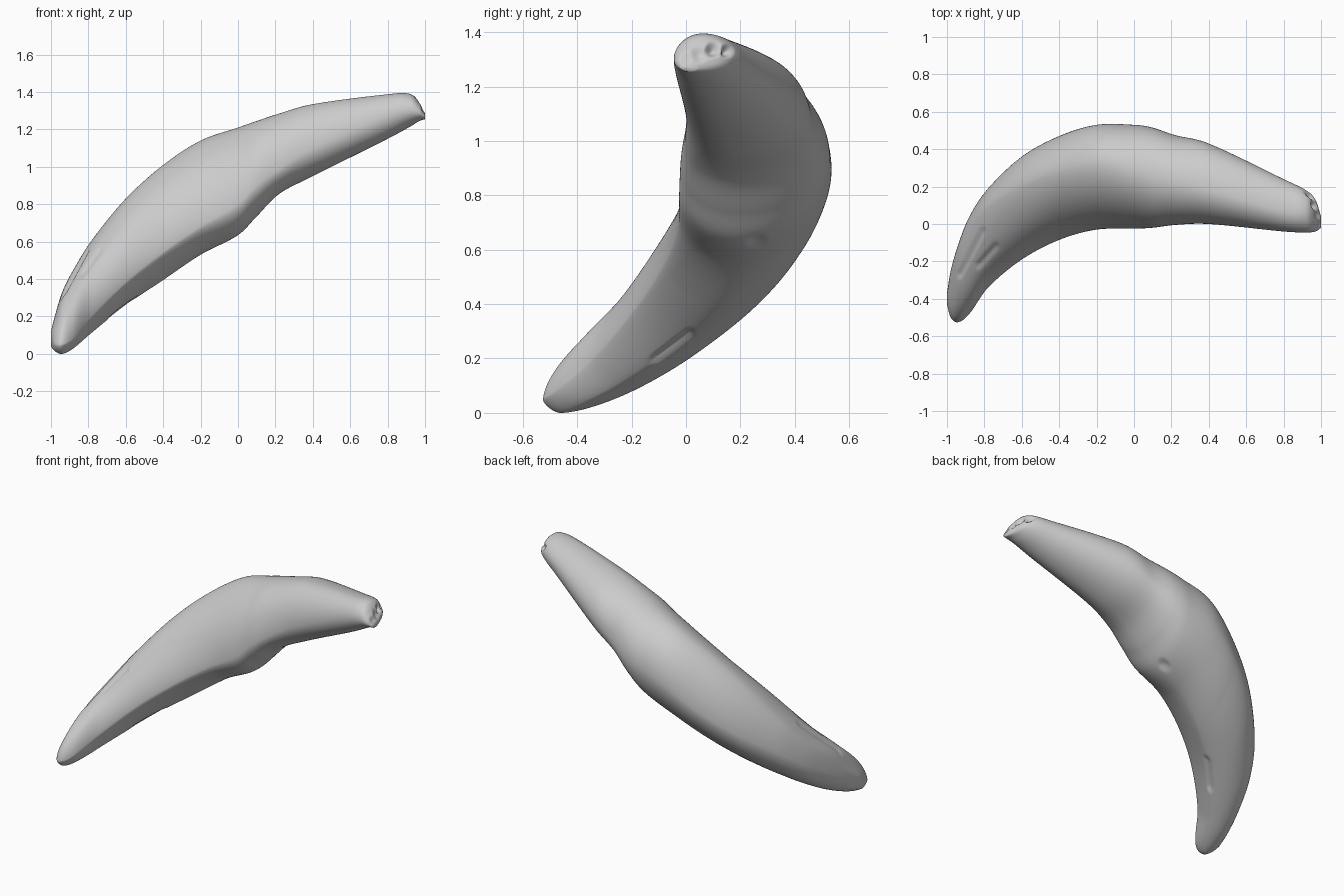
import bpy, bmesh, math
from mathutils import Vector

if "Cube" in bpy.data.objects:
    bpy.data.objects.remove(bpy.data.objects["Cube"])

# Cross-sections along x: front y, back y, bottom z, top z,
# then z of the front-most / back-most point and y of the lowest / highest point
SECTIONS = [
    (-1.00, -.43, -.37, .04, .12, .07, .09, -.41, -.39),
    (-0.98, -.50, -.25, .015, .20, .05, .16, -.45, -.28),
    (-0.94, -.525, -.11, .00, .33, .05, .24, -.46, -.16),
    (-0.88, -.48, .04, .03, .45, .08, .33, -.39, -.03),
    (-0.78, -.34, .19, .115, .61, .20, .44, -.23, .09),
    (-0.60, -.19, .36, .26, .83, .38, .58, -.02, .20),
    (-0.40, -.085, .47, .395, 1.01, .54, .72, .12, .28),
    (-0.20, -.03, .53, .53, 1.14, .68, .86, .20, .32),
    (0.00, -.025, .53, .635, 1.21, .80, .93, .20, .28),
    (0.10, -.02, .515, .735, 1.245, .90, .97, .20, .25),
    (0.22, -.005, .475, .855, 1.285, .99, 1.03, .19, .22),
    (0.40, .00, .43, .95, 1.335, 1.10, 1.13, .18, .18),
    (0.80, -.04, .24, 1.15, 1.388, 1.27, 1.27, .09, .07),
    (0.92, -.045, .18, 1.215, 1.39, 1.30, 1.30, .07, .06),
    (0.97, -.04, .13, 1.245, 1.345, 1.29, 1.29, .04, .05),
    (1.00, -.02, .04, 1.255, 1.29, 1.27, 1.27, .01, .01),
]
RINGS, SIDES = 220, 144

knots = [0.0]
for a, b in zip(SECTIONS, SECTIONS[1:]):
    knots.append(knots[-1] + math.sqrt(b[0] - a[0]))


def slope(i, k):
    lo, hi = max(i - 1, 0), min(i + 1, len(knots) - 1)
    return (SECTIONS[hi][k] - SECTIONS[lo][k]) / (knots[hi] - knots[lo])


def section_at(t):
    """Smooth interpolation between the sections."""
    i = 0
    while i < len(knots) - 2 and t > knots[i + 1]:
        i += 1
    h = knots[i + 1] - knots[i]
    s = (t - knots[i]) / h
    return [(2*s**3 - 3*s**2 + 1) * SECTIONS[i][k] + (s**3 - 2*s**2 + s) * h * slope(i, k)
            + (3*s**2 - 2*s**3) * SECTIONS[i + 1][k] + (s**3 - s**2) * h * slope(i + 1, k)
            for k in range(9)]


def ring_points(sec):
    """Four rounded quarters; the tip half is flatter, with a ridge at the front."""
    x, y0, y1, z0, z1, zl, zr, yb, yt = sec
    flat = min(max((0.1 - x) / 0.5, 0), 1)
    pts = []
    for j in range(SIDES):
        ang = 2 * math.pi * j / SIDES
        c, s = math.cos(ang), math.sin(ang)
        right, up = c >= 0, s >= 0
        yc, zc = (yt if up else yb), (zr if right else zl)
        n = 2 - flat * (0.05 if right and up else 0.5 if not right and not up else 0.33)
        y = yc + ((y1 if right else y0) - yc) * abs(c) ** (2 / n)
        z = zc + ((z1 if up else z0) - zc) * abs(s) ** (2 / n)
        pts.append((x, y, z))
    return pts


# Fang body
bm = bmesh.new()
rings = [[bm.verts.new(p) for p in ring_points(section_at(knots[-1] * i / (RINGS - 1)))]
         for i in range(RINGS)]
for a, b in zip(rings, rings[1:]):
    for j in range(SIDES):
        k = (j + 1) % SIDES
        bm.faces.new((a[j], a[k], b[k], b[j]))
for ring in (rings[0], rings[-1]):
    mid = bm.verts.new(sum((v.co for v in ring), Vector()) / SIDES)
    for j in range(SIDES):
        bm.faces.new((ring[j], ring[(j + 1) % SIDES], mid))
bmesh.ops.recalc_face_normals(bm, faces=bm.faces)


def carve(view, start, end, radius, depth):
    """Press a soft groove or dent, placed as seen along +view (0 = x, 2 = z)."""
    bm.normal_update()
    a, b = Vector(start), Vector(end)
    d = b - a
    for v in bm.verts:
        if v.normal[view] < 0.1:
            continue
        p = Vector((v.co.y, v.co.z) if view == 0 else (v.co.x, v.co.y))
        t = min(max((p - a).dot(d) / max(d.length_squared, 1e-9), 0), 1)
        r = (p - a - d * t).length / radius
        if r < 1:
            v.co -= v.normal * depth * (1 - r * r) ** 2


# Scratches near the tip
carve(2, (-.93, -.27), (-.81, -.04), .025, .008)
carve(2, (-.83, -.22), (-.74, -.12), .025, .010)
carve(0, (-.11, .20), (.01, .29), .025, .012)
# Small hollow under the bulge
carve(0, (.25, .63), (.27, .635), .03, .010)
# Broken root end
for y, z, r, depth in ((.10, 1.335, .035, .03), (.15, 1.33, .03, .025),
                       (.05, 1.32, .04, .015), (.0, 1.30, .03, .008)):
    carve(0, (y, z), (y, z), r, depth)

mesh = bpy.data.meshes.new("fang")
bm.to_mesh(mesh)
bm.free()
fang = bpy.data.objects.new("fang", mesh)
bpy.context.collection.objects.link(fang)
for poly in mesh.polygons:
    poly.use_smooth = True
